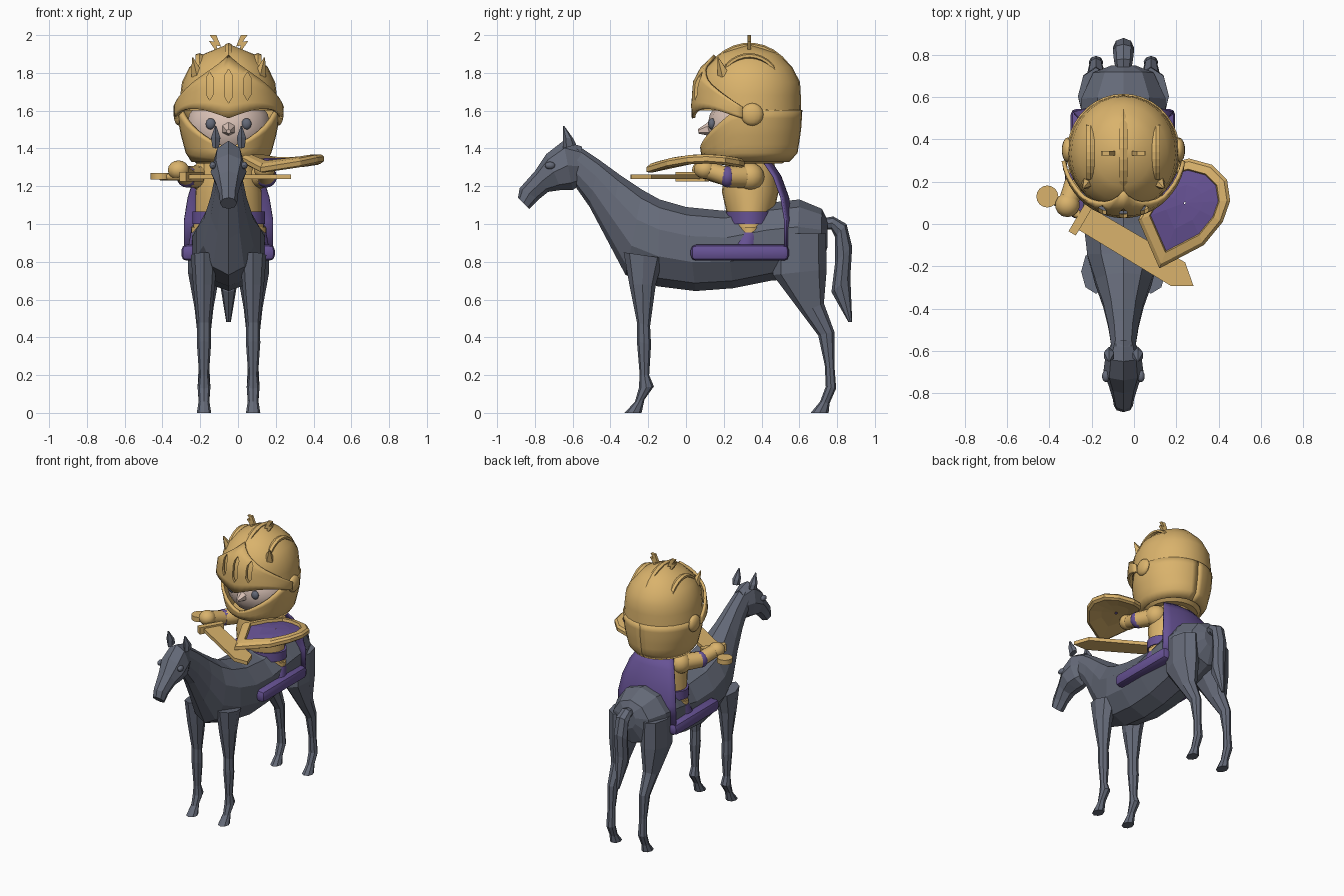
import bpy, bmesh, math
from math import sin, cos, pi, radians
from mathutils import Vector

if "Cube" in bpy.data.objects:
    bpy.data.objects.remove(bpy.data.objects["Cube"])

CX = -0.05  # centre line of mount and rider


def material(name, rgb):
    m = bpy.data.materials.new(name)
    m.use_nodes = True
    m.diffuse_color = (*rgb, 1)
    m.node_tree.nodes["Principled BSDF"].inputs["Base Color"].default_value = (*rgb, 1)
    return m


GOLD = material("gold", (0.70, 0.45, 0.15))
GREY = material("slate_grey", (0.13, 0.145, 0.19))
PURPLE = material("purple", (0.135, 0.085, 0.30))
SKIN = material("skin", (0.70, 0.54, 0.47))


def finish(name, bm, mat, smooth=False):
    bmesh.ops.recalc_face_normals(bm, faces=bm.faces)
    me = bpy.data.meshes.new(name)
    bm.to_mesh(me)
    bm.free()
    me.materials.append(mat)
    ob = bpy.data.objects.new(name, me)
    bpy.context.collection.objects.link(ob)
    if smooth:
        bpy.ops.object.select_all(action="DESELECT")
        ob.select_set(True)
        bpy.context.view_layer.objects.active = ob
        bpy.ops.object.shade_smooth_by_angle(angle=radians(35))
    return ob


def loft(name, rows, mat, smooth=False, wrap=True, cap=True):
    bm = bmesh.new()
    vs = [[bm.verts.new(p) for p in row] for row in rows]
    n = len(rows[0])
    for r, s in zip(vs, vs[1:]):
        for i in range(n if wrap else n - 1):
            j = (i + 1) % n
            bm.faces.new((r[i], r[j], s[j], s[i]))
    if wrap and cap:
        bm.faces.new(vs[0])
        bm.faces.new(vs[-1])
    return finish(name, bm, mat, smooth)


def side_ring(y1, z1, y2, z2, w, x=CX, n=10):
    """Oval between two points of the side outline, w wide to each side."""
    a, b = Vector((x, y1, z1)), Vector((x, y2, z2))
    return [(a + b) / 2 + (a - b) / 2 * cos(t) + Vector((w * sin(t), 0, 0))
            for t in (2 * pi * i / n for i in range(n))]


def level_ring(z, rx, ry, x=CX, y=0.34, n=24):
    return [(x + rx * sin(2 * pi * i / n), y - ry * cos(2 * pi * i / n), z) for i in range(n)]


def side_loft(name, outline, mat, x=CX, n=10):
    return loft(name, [side_ring(*o, x=x, n=n) for o in outline], mat)


def ball(name, loc, size, mat):
    bm = bmesh.new()
    bmesh.ops.create_uvsphere(bm, u_segments=14, v_segments=8, radius=1)
    bmesh.ops.scale(bm, vec=size, verts=bm.verts)
    bmesh.ops.translate(bm, vec=loc, verts=bm.verts)
    return finish(name, bm, mat, True)


def limb(name, a, b, r1, r2, mat, n=12):
    a, b = Vector(a), Vector(b)
    bm = bmesh.new()
    bmesh.ops.create_cone(bm, cap_ends=True, segments=n, radius1=r1, radius2=r2, depth=(b - a).length)
    ob = finish(name, bm, mat, True)
    ob.rotation_euler = (b - a).to_track_quat("Z", "Y").to_euler()
    ob.location = (a + b) / 2
    return ob


def prism(name, pts, thick, mat):
    return loft(name, [[(x, y, z) for x, y in pts] for z in (-thick / 2, thick / 2)], mat)


def solidify(ob, t):
    ob.modifiers.new("thickness", "SOLIDIFY").thickness = t
    ob.modifiers[-1].offset = 0


# Horse trunk with neck, head and tail
side_loft("horse_body", [
    (.75, 1.02, .75, .88, .06), (.72, 1.08, .71, .76, .15), (.6, 1.13, .58, .71, .21),
    (.42, 1.11, .45, .7, .21), (.2, 1.07, .25, .66, .2), (0, 1.09, .05, .645, .2),
    (-.14, 1.13, -.15, .67, .18), (-.23, 1.18, -.32, .73, .14), (-.35, 1.26, -.42, .92, .1),
    (-.46, 1.34, -.51, 1.09, .075), (-.58, 1.42, -.58, 1.19, .06)], GREY)
side_loft("horse_head", [
    (-.55, 1.41, -.57, 1.2, .055), (-.65, 1.44, -.6, 1.18, .085), (-.74, 1.37, -.66, 1.18, .095),
    (-.8, 1.28, -.73, 1.17, .07), (-.88, 1.19, -.78, 1.13, .05), (-.89, 1.14, -.83, 1.08, .045)], GREY, n=8)
side_loft("horse_tail", [
    (.72, 1.03, .72, .97, .035), (.78, 1.04, .77, .97, .045), (.85, 1.0, .79, .93, .05),
    (.88, .88, .79, .8, .05), (.87, .72, .77, .64, .045), (.88, .48, .86, .48, .012)], GREY, n=8)

# Legs, ears and eyes of the horse, mirrored
for side, s in (("right", -1), ("left", 1)):
    side_loft(side + "_front_leg", [
        (-.33, .85, -.12, .82, .07), (-.3, .68, -.16, .68, .058), (-.26, .48, -.19, .46, .036),
        (-.26, .38, -.185, .36, .038), (-.245, .2, -.195, .2, .026), (-.25, .13, -.17, .14, .034),
        (-.27, .06, -.22, .07, .028), (-.325, .0, -.235, .0, .038)], GREY, CX + s * .13, 8)
    side_loft(side + "_hind_leg", [
        (.47, .95, .74, .95, .085), (.46, .73, .745, .76, .085), (.61, .53, .73, .58, .05),
        (.7, .41, .785, .43, .035), (.735, .25, .785, .26, .028), (.74, .14, .795, .13, .034),
        (.71, .06, .76, .05, .028), (.66, 0, .755, 0, .038)], GREY, CX + s * .13, 8)
    side_loft(side + "_horse_ear", [
        (-.65, 1.4, -.58, 1.42, .02), (-.65, 1.46, -.595, 1.45, .028),
        (-.652, 1.52, -.645, 1.52, .004)], GREY, CX + s * .068, 6)
    ball(side + "_horse_eye", (CX + s * .083, -.72, 1.31), (.018, .028, .02), GREY)

# Rider torso, belt and seat
loft("torso", [level_ring(*r) for r in (
    (.95, .185, .11), (1.0, .185, .11), (1.06, .175, .125), (1.17, .175, .15),
    (1.27, .155, .14), (1.35, .12, .12))], GOLD, True)
loft("belt", [level_ring(z, .192, .13) for z in (1.0, 1.065)], PURPLE, True)
loft("waist_band", [level_ring(z, .197, .09) for z in (.955, .985)], GOLD, True)
loft("trousers", [level_ring(.87, .215, .12, y=.31), level_ring(.955, .2, .1)], PURPLE, True)
loft("collar", [level_ring(1.32, .17, .17), level_ring(1.345, .2, .2)], GOLD, True)
for side, x in (("right", -.25), ("left", .145)):
    bm = bmesh.new()
    bmesh.ops.create_cube(bm, size=1)
    bmesh.ops.scale(bm, vec=(.1, .52, .085), verts=bm.verts)
    bmesh.ops.bevel(bm, geom=bm.edges[:], offset=.028, segments=2, affect="EDGES", profile=.5)
    finish(side + "_foot_bar", bm, PURPLE, True).location = (x, .285, .848)

# Cape hanging behind the rider
solidify(loft("cape", [
    [(CX + w * u / 4, y - .035 * (u / 4) ** 2, z) for u in range(-4, 5)]
    for y, z, w in ((.44, 1.34, .13), (.5, 1.25, .18), (.54, 1.14, .215), (.56, 1.02, .235), (.56, .88, .235))],
    PURPLE, True, wrap=False), .012)

# Helmet: one radius profile shared by dome, face guard and visor
PROFILE = ((1.33, .185, .2), (1.37, .215, .245), (1.5, .25, .265), (1.62, .26, .272), (1.75, .243, .265),
           (1.83, .205, .225), (1.9, .13, .155), (1.945, .02, .02))


def helmet_point(a, z, grow=1.0):
    for (z0, x0, y0), (z1, x1, y1) in zip(PROFILE, PROFILE[1:]):
        if z <= z1:
            break
    f = (z - z0) / (z1 - z0)
    return (CX + grow * (x0 + f * (x1 - x0)) * sin(a), .335 - grow * (y0 + f * (y1 - y0)) * cos(a), z)


def helmet_panel(name, span, low, high, grow, steps, count, thick):
    angles = [span * (2 * i / count - 1) for i in range(count + 1)]
    rows = [[helmet_point(a, low(a) + (high(a) - low(a)) * k / steps, grow) for a in angles]
            for k in range(steps + 1)]
    ob = loft(name, rows, GOLD, True, wrap=False)
    solidify(ob, thick)
    return ob


loft("helmet_dome", [[helmet_point(2 * pi * i / 28, z, 1.015) for i in range(28)]
                     for z in (1.6, 1.68, 1.75, 1.79, 1.83, 1.87, 1.9, 1.925, 1.944)], GOLD, True)
helmet_panel("face_guard", pi, lambda a: 1.335,
             lambda a: 1.405 + .2 * min(1, abs(a) / 1.3) ** 1.4, 1, 6, 36, .02)
visor = helmet_panel("visor", 1.45, lambda a: 1.56 + .05 * sin(min(pi, abs(a) * 2.2)),
                     lambda a: 1.89 - .27 * abs(a) / 1.45, 1.1, 5, 22, .018)

# Slots cut through the visor
for i, h in enumerate((.075, .09, .075)):
    slot = prism("slot_cutter", [(-.018, h - .03), (0, h), (.018, h - .03), (.018, .03 - h), (0, -h), (-.018, .03 - h)],
                 .24, GOLD)
    slot.rotation_euler = (pi / 2, 0, 0)
    slot.location = (CX + .1 * (i - 1), .08, 1.73)
    slot.hide_render = slot.hide_viewport = True
    cut = visor.modifiers.new("slot", "BOOLEAN")
    cut.operation, cut.object = "DIFFERENCE", slot


# Raised ridges over the dome
def ridge(name, x, ry, rz, start, end, w):
    rows = []
    for i in range(11):
        t = radians(start + (end - start) * i / 10)
        inner, outer = .9, 1.0 if 0 < i < 10 else .93
        rows.append(side_ring(.335 - outer * ry * cos(t), 1.62 + outer * rz * sin(t),
                              .335 - inner * ry * cos(t), 1.62 + inner * rz * sin(t), w, x, 6))
    loft(name, rows, GOLD)


ridge("centre_ridge", CX, .285, .34, 40, 150, .022)
for side, s in (("right", -1), ("left", 1)):
    ridge(side + "_ridge", CX + s * .155, .21, .285, 45, 138, .022)
    limb(side + "_horn", (CX + s * .165, .2, 1.79), (CX + s * .19, .17, 1.88), .035, .004, GOLD, 5)
    ball(side + "_hinge", (CX + s * .262, .35, 1.58), (.03, .06, .06), GOLD)
    bolt = prism(side + "_bolt", [(-.03 * s, -.07), (.0, .005), (-.025 * s, .0), (.0, .06), (.035 * s, .06),
                                  (.01 * s, .025), (.04 * s, .03)], .02, GOLD)
    bolt.rotation_euler = (pi / 2, 0, 0)
    bolt.location = (CX + s * .065, .335, 1.94)
    ball(side + "_eye", (CX + s * .095, .137, 1.53), (.027, .02, .03), GREY)

# Face
ball("face", (CX, .335, 1.51), (.23, .225, .19), SKIN)
limb("nose", (CX, .14, 1.505), (CX, .065, 1.49), .045, .012, SKIN, 6)

# Arms
RH, LH = (-.315, .09, 1.285), (.14, .1, 1.29)
for side, shoulder, elbow, hand in (("right", (-.19, .34, 1.25), (-.27, .22, 1.25), RH),
                                    ("left", (.09, .34, 1.25), (.15, .22, 1.25), LH)):
    ball(side + "_shoulder", shoulder, (.075, .075, .075), GOLD)
    limb(side + "_upper_arm", shoulder, elbow, .062, .055, GOLD)
    ball(side + "_elbow_band", elbow, (.057, .045, .057), PURPLE)
    limb(side + "_forearm", elbow, hand, .05, .046, GOLD)
    ball(side + "_hand", hand, (.058, .058, .052), GOLD)

# Sword, built along x and turned into the hand
turn = math.atan2(-.41, .69)
blade = prism("sword_blade", [(.2, -.06), (.72, -.065), (.81, -.01), (.72, .065), (.2, .06)], .026, GOLD)
guard = prism("sword_guard", [(.17, -.09), (.21, -.09), (.21, .09), (.17, .09)], .05, GOLD)
for part in (blade, guard):
    part.location, part.rotation_euler = (-.41, .13, 1.25), (0, 0, turn)
limb("sword_grip", (-.41, .13, 1.25), (-.24, .03, 1.25), .02, .02, GOLD)
limb("sword_pommel", (-.41, .13, 1.235), (-.41, .13, 1.27), .052, .052, GOLD, 16)

# Shield, bent over its length
OUTLINE = ((.12, -.21), (.33, -.1), (.42, .01), (.455, .11), (.44, .21), (.37, .28), (.26, .31),
           (.18, .29), (.1, .16), (.02, .02))


def shield_row(k, lift):
    pts = [(.24 + k * (x - .24), .1 + k * (y - .1)) for x, y in OUTLINE]
    return [(x, y, 1.345 + lift - .6 * (y - .1) ** 2) for x, y in pts]


loft("shield_frame", [shield_row(*r) for r in (
    (.05, -.02), (.5, -.02), (.92, -.025), (1, -.012), (1, .012), (.93, .024), (.76, .024), (.73, .0))],
     GOLD, cap=False)
loft("shield_panel", [shield_row(k, .004) for k in (.76, .4, .02)], PURPLE, cap=False)
